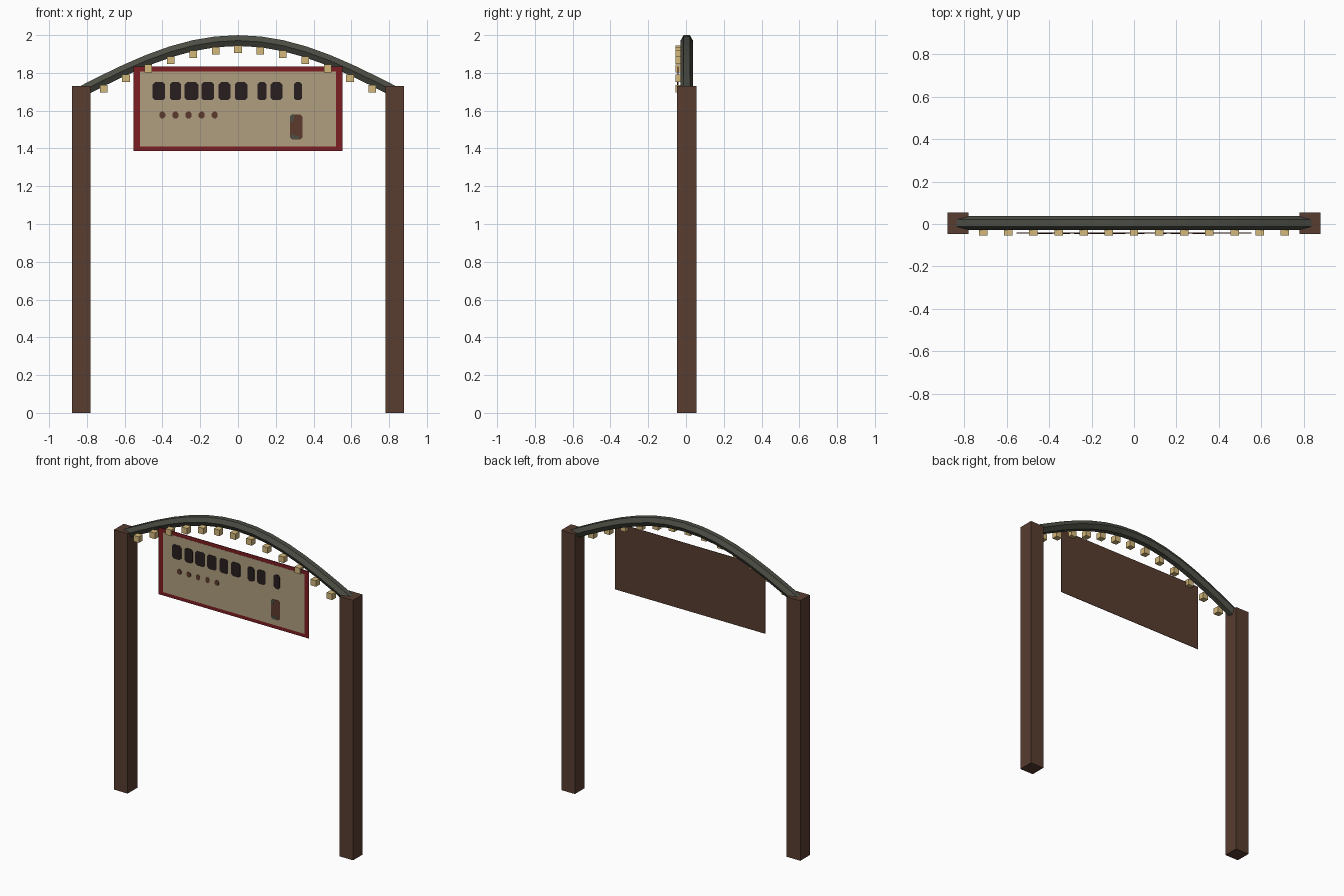
import bpy, bmesh, math
from mathutils import Vector

if "Cube" in bpy.data.objects:
    bpy.data.objects.remove(bpy.data.objects["Cube"])


def material(name, r, g, b):
    lin = lambda c: (c / 255 / 12.92) if c < 11 else ((c / 255 + 0.055) / 1.055) ** 2.4
    m = bpy.data.materials.new(name)
    m.diffuse_color = (lin(r), lin(g), lin(b), 1)
    m.use_nodes = True
    m.node_tree.nodes["Principled BSDF"].inputs["Base Color"].default_value = m.diffuse_color
    return m


WOOD = material("brown wood", 88, 61, 48)
METAL = material("grey metal", 76, 77, 68)
BULB = material("warm bulb", 212, 184, 122)
RED = material("dark red", 125, 30, 35)
CREAM = material("cream panel", 176, 159, 128)
DARK = material("dark paint", 40, 30, 30)
MARK = material("brown paint", 92, 58, 44)


def finish(bm, name, mat):
    bmesh.ops.recalc_face_normals(bm, faces=bm.faces)
    me = bpy.data.meshes.new(name)
    bm.to_mesh(me)
    bm.free()
    me.materials.append(mat)
    ob = bpy.data.objects.new(name, me)
    bpy.context.collection.objects.link(ob)
    return ob


def add_box(bm, x0, x1, y0, y1, z0, z1):
    ret = bmesh.ops.create_cube(bm, size=1)
    for v in ret["verts"]:
        v.co = Vector(((x0 + x1) / 2 + v.co.x * (x1 - x0),
                       (y0 + y1) / 2 + v.co.y * (y1 - y0),
                       (z0 + z1) / 2 + v.co.z * (z1 - z0)))


def box(name, mat, *dims):
    bm = bmesh.new()
    add_box(bm, *dims)
    return finish(bm, name, mat)


def add_plate(bm, outline, y):
    bm.faces.new([bm.verts.new((x, y, z)) for x, z in reversed(outline)])


def face_front(bm):
    for f in bm.faces:
        f.normal_update()
        if f.normal.y > 0:
            f.normal_flip()


def plates(name, mat, outlines, y0, y1):
    """Thin extruded plates from front outlines."""
    bm = bmesh.new()
    for o in outlines:
        front = [bm.verts.new((x, y0, z)) for x, z in o]
        back = [bm.verts.new((x, y1, z)) for x, z in o]
        bm.faces.new(front)
        bm.faces.new(back[::-1])
        for i in range(len(o)):
            j = (i + 1) % len(o)
            bm.faces.new((front[i], back[i], back[j], front[j]))
    return finish(bm, name, mat)


# Posts
YC = 0.004
for side, s in (("left", -1), ("right", 1)):
    box(side + "_post", WOOD, s * 0.83 - 0.05, s * 0.83 + 0.05, YC - 0.051, YC + 0.051, 0, 1.73)

# Arch: hexagonal bar swept along a cosine path
SPAN, RISE, R, SEG = 0.83, 0.27, 0.033, 14


def path(x):
    return 1.701 + RISE * math.cos(math.pi * x / (2 * SPAN))


bm = bmesh.new()
rings = []
for i in range(SEG + 1):
    x = -SPAN + 2 * SPAN * i / SEG
    slope = -RISE * math.pi / (2 * SPAN) * math.sin(math.pi * x / (2 * SPAN))
    up = Vector((-slope, 0, 1)).normalized()
    c = Vector((x, YC, path(x)))
    rings.append([bm.verts.new(c + up * R * math.sin(k * math.pi / 3)
                               + Vector((0, R * math.cos(k * math.pi / 3), 0))) for k in range(6)])
for a, b in zip(rings, rings[1:]):
    for k in range(6):
        bm.faces.new((a[k], a[(k + 1) % 6], b[(k + 1) % 6], b[k]))
bm.faces.new(rings[0])
bm.faces.new(rings[-1][::-1])
finish(bm, "arch", METAL)

# Light bulbs under the front of the arch
bm = bmesh.new()
for i in range(1, SEG):
    x = -SPAN + 2 * SPAN * i / SEG
    z = path(x) - 0.046
    add_box(bm, x - 0.02, x + 0.02, -0.055, -0.015, z - 0.02, z + 0.02)
finish(bm, "bulbs", BULB)

# Sign: wooden back, red border, cream panel
Y = -0.041
box("sign_back", WOOD, -0.553, 0.553, Y - 0.002, Y, 1.387, 1.833)
box("sign_border", RED, -0.553, 0.553, Y - 0.003, Y - 0.002, 1.387, 1.833)
box("sign_panel", CREAM, -0.52, 0.52, Y - 0.004, Y - 0.003, 1.41, 1.808)


def chamfered(x, z, w, h, c):
    w, h = w / 2, h / 2
    return [(x - w + c, z - h), (x + w - c, z - h), (x + w, z - h + c), (x + w, z + h - c),
            (x + w - c, z + h), (x - w + c, z + h), (x - w, z + h - c), (x - w, z - h + c)]


# Row of painted dark blocks
blocks = [(-.419, .066), (-.331, .06), (-.246, .072), (-.16, .068), (-.072, .062),
          (.016, .066), (.127, .05), (.204, .062), (.318, .044)]
plates("painted_blocks", DARK, [chamfered(x, 1.703, w, 0.095, 0.012) for x, w in blocks],
       Y - 0.006, Y - 0.004)

# Small painted crosses
plates("painted_crosses", MARK, [chamfered(-0.4 + 0.069 * i, 1.577, 0.03, 0.036, 0.009) for i in range(5)],
       Y - 0.006, Y - 0.004)

# Painted emblem, lower right
plates("emblem_body", MARK, [chamfered(0.308, 1.514, 0.066, 0.132, 0.012)], Y - 0.006, Y - 0.004)
plates("emblem_shade", METAL, [[(0.276, 1.54), (0.288, 1.535), (0.3, 1.575), (0.288, 1.582), (0.276, 1.57)],
                               [(0.28, 1.45), (0.325, 1.45), (0.325, 1.463), (0.28, 1.475)]],
       Y - 0.007, Y - 0.006)
